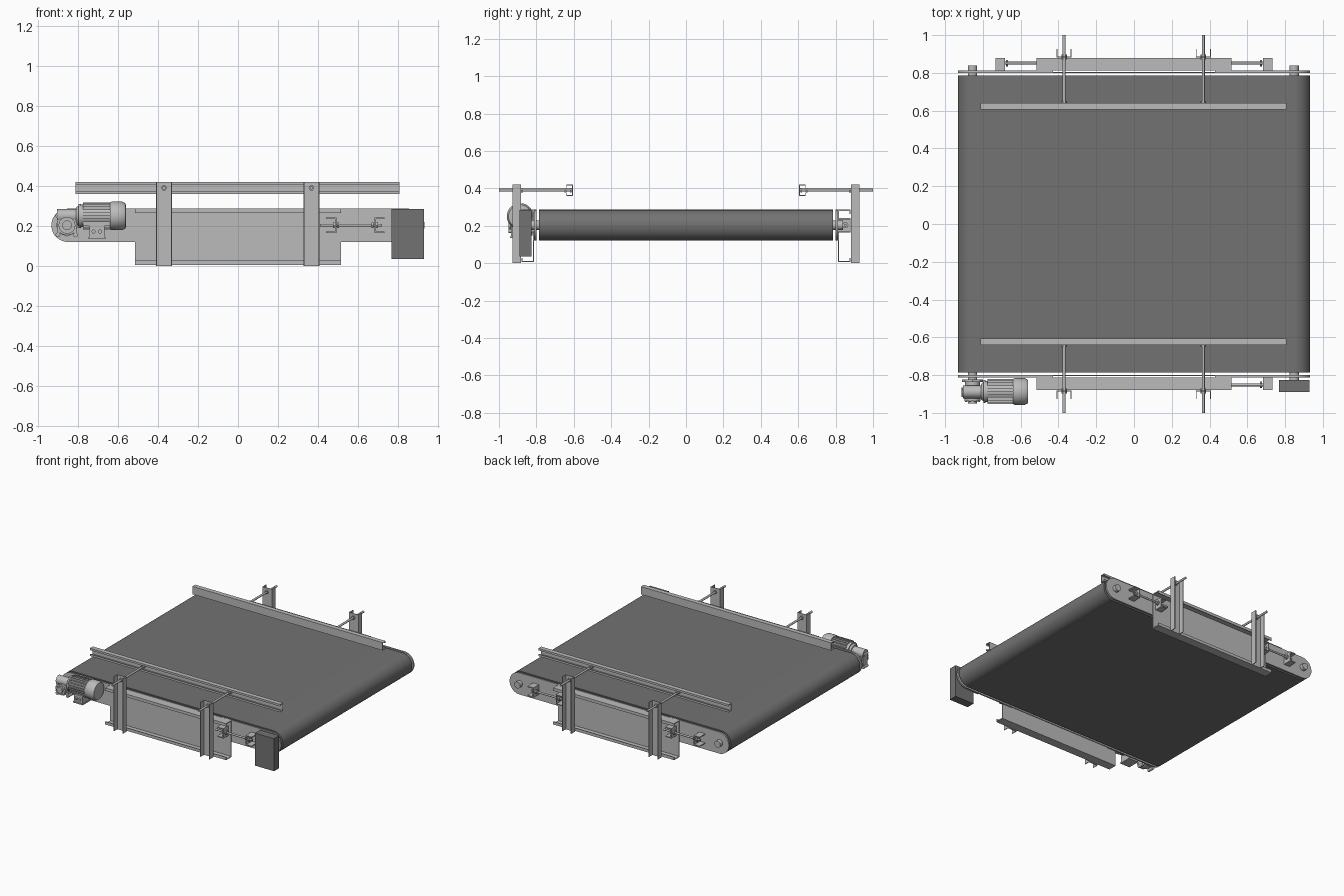
import bpy, bmesh, math
from mathutils import Vector

if "Cube" in bpy.data.objects:
    bpy.data.objects.remove(bpy.data.objects["Cube"], do_unlink=True)


def material(name, value):
    m = bpy.data.materials.new(name)
    m.use_nodes = True
    colour = (value, value, value, 1)
    m.diffuse_color = colour
    m.node_tree.nodes["Principled BSDF"].inputs["Base Color"].default_value = colour
    return m


STEEL = material("light grey steel", 0.50)
BELT = material("dark grey rubber", 0.17)


def finish(name, bm, mat, smooth=False):
    bmesh.ops.recalc_face_normals(bm, faces=bm.faces)
    me = bpy.data.meshes.new(name)
    bm.to_mesh(me)
    bm.free()
    me.materials.append(mat)
    ob = bpy.data.objects.new(name, me)
    bpy.context.collection.objects.link(ob)
    if smooth:
        bpy.ops.object.select_all(action="DESELECT")
        ob.select_set(True)
        bpy.context.view_layer.objects.active = ob
        bpy.ops.object.shade_smooth_by_angle(angle=math.radians(35))
    return ob


def extrude(name, pts, axis, a, b, mat=STEEL, smooth=False):
    """Sweep a closed 2D profile along an axis; profile is in the other two axes, in order."""
    def place(p, t):
        c = list(p)
        c.insert("xyz".index(axis), t)
        return c
    bm = bmesh.new()
    face = bm.faces.new([bm.verts.new(place(p, a)) for p in pts])
    new = bmesh.ops.extrude_face_region(bm, geom=[face])["geom"]
    move = Vector(place((0, 0), b - a))
    bmesh.ops.translate(bm, vec=move, verts=[v for v in new if isinstance(v, bmesh.types.BMVert)])
    return finish(name, bm, mat, smooth)


def box(name, x, y, z, mat=STEEL):
    return extrude(name, [(x[0], y[0]), (x[1], y[0]), (x[1], y[1]), (x[0], y[1])], "z", *z, mat)


def circle(cu, cv, r, n=24, start=0.0, sweep=2 * math.pi, closed=True):
    steps = n if closed else n - 1
    return [(cu + r * math.cos(start + sweep * i / steps),
             cv + r * math.sin(start + sweep * i / steps)) for i in range(n)]


def cyl(name, axis, c, r, a, b, n=24, mat=STEEL):
    return extrude(name, circle(*c, r, n), axis, a, b, mat, n > 8)


def lathe_x(name, profile, cy, cz, n=32):
    """Round part about an x axis from (x, radius) stations."""
    bm = bmesh.new()
    rings = [[bm.verts.new((x, u, v)) for u, v in circle(cy, cz, r, n)] for x, r in profile]
    for p, q in zip(rings, rings[1:]):
        for i in range(n):
            bm.faces.new((p[i], p[(i + 1) % n], q[(i + 1) % n], q[i]))
    bm.faces.new(rings[0])
    bm.faces.new(rings[-1])
    return finish(name, bm, STEEL, True)


def channel(u0, u1, v0, v1, t, lip):
    """Lipped C profile with its web at u0 and its opening at u1."""
    s = t if u1 > u0 else -t
    return [(u0, v0), (u1, v0), (u1, v0 + lip), (u1 - s, v0 + lip), (u1 - s, v0 + t),
            (u0 + s, v0 + t), (u0 + s, v1 - t), (u1 - s, v1 - t), (u1 - s, v1 - lip),
            (u1, v1 - lip), (u1, v1), (u0, v1)]


ZC, R, XC = 0.203, 0.083, 0.85


def stadium(r, n=25):
    return (circle(XC, ZC, r, n, -math.pi / 2, math.pi, False)
            + circle(-XC, ZC, r, n, math.pi / 2, math.pi, False))


# Belt and roller shafts
extrude("belt", stadium(R), "y", -0.785, 0.785, BELT, True)
for x in (-0.855, 0.848):
    cyl("roller_shaft", "y", (x, ZC), 0.025, -0.84, 0.84)

for s, side in ((-1, "front"), (1, "back")):
    # Side plates
    extrude(side + "_side_plate", stadium(R), "y", s * 0.800, s * 0.806, STEEL, True)
    for e in (-1, 1):
        end = circle(e * XC, ZC, R, 25, -math.pi / 2, e * math.pi, False)
        extrude(side + "_end_plate", end + [(e * 0.43, ZC + R), (e * 0.43, ZC - R)],
                "y", s * 0.806, s * 0.812, STEEL, True)

    # Main frame channel, opening outwards
    extrude(side + "_frame_channel", channel(s * 0.813, s * 0.88, 0.005, 0.286, 0.006, 0.022),
            "x", -0.515, 0.515)

    # Guide rail, opening outwards
    extrude(side + "_guide_rail", channel(s * 0.605, s * 0.64, 0.36, 0.42, 0.005, 0.015),
            "x", -0.812, 0.808)

    for x in (-0.37, 0.367):
        # Upright post: U section with flanges pointing outwards
        w, t, y0, y1 = 0.04, 0.005, s * 0.882, s * 0.927
        ym = y0 + s * t
        extrude(side + "_post", [(x - w, y0), (x + w, y0), (x + w, y1), (x + w - t, y1),
                                 (x + w - t, ym), (x - w + t, ym), (x - w + t, y1), (x - w, y1)],
                "z", 0.0, 0.42)
        # Adjusting rod with nuts
        cyl(side + "_guide_rod", "y", (x, 0.39), 0.008, s * 0.61, s * 1.0, 16)
        for a in (0.611, 0.640, 0.871, 0.888):
            cyl(side + "_rod_nut", "y", (x, 0.39), 0.014, s * a, s * (a + 0.010), 6)

    # Belt tensioners; the motor takes the place of one
    for e in ((1,) if s < 0 else (-1, 1)):
        yr = s * 0.852
        cyl(side + "_tension_rod", "x", (yr, ZC), 0.007, e * 0.41, e * 0.72, 16)
        for a in (0.474, 0.495, 0.668, 0.69):
            cyl(side + "_tension_nut", "x", (yr, ZC), 0.017, e * a, e * (a + 0.01), 6)
        for web, tip in ((0.492, 0.44), (0.682, 0.732)):
            extrude(side + "_tension_bracket",
                    channel(e * web, e * tip, 0.165, 0.241, 0.007, 0.007),
                    "y", s * 0.813, s * 0.88)

# Shaft guard
box("shaft_guard", (0.768, 0.93), (-0.89, -0.827), (0.035, 0.285), BELT)

# Gearbox: round housing, worm housing above, bolted flanges
GX, GZ = -0.855, 0.203
cyl("gearbox_flange", "y", (GX, GZ), 0.056, -0.822, -0.836, 8)
cyl("gearbox_neck", "y", (GX, GZ), 0.04, -0.836, -0.86)
cyl("gearbox_housing", "y", (GX, GZ), 0.05, -0.86, -0.917)
cyl("gearbox_cover", "y", (GX, GZ), 0.042, -0.917, -0.936)
cyl("gearbox_hub", "y", (GX, GZ), 0.024, -0.936, -0.95)
box("gearbox_block", (-0.905, -0.808), (-0.915, -0.862), (0.165, 0.245))
cyl("worm_housing", "x", (-0.889, 0.25), 0.034, -0.905, -0.80)
for i in range(8):
    u, v = circle(GX, GZ, 0.036, 8, math.pi / 8)[i]
    cyl("cover_bolt", "y", (u, v), 0.006, -0.936, -0.942, 6)
for z in (0.155, 0.25):
    for x in (-0.9, -0.812):
        cyl("gearbox_foot", "y", (x, z), 0.012, -0.865, -0.915, 12)

# Motor: adapter flange, finned body and fan cowl
MY, MZ = -0.887, 0.25
lathe_x("motor_flange", [(-0.81, 0.04), (-0.797, 0.052), (-0.797, 0.06), (-0.785, 0.06)], MY, MZ)
lathe_x("motor_body", [(-0.785, 0.056), (-0.635, 0.056)], MY, MZ)
lathe_x("fan_cowl", [(-0.64, 0.066), (-0.632, 0.071), (-0.578, 0.071), (-0.562, 0.062),
                     (-0.560, 0.05)], MY, MZ)
fins = bmesh.new()
for k in range(-3, 4):
    d = k * 0.015
    h = math.sqrt(0.067 ** 2 - d * d)
    for sx, sy, sz, cy, cz in ((0.135, 0.003, 2 * h, MY + d, MZ), (0.135, 2 * h, 0.003, MY, MZ + d)):
        vs = bmesh.ops.create_cube(fins, size=1)["verts"]
        bmesh.ops.scale(fins, vec=(sx, sy, sz), verts=vs)
        bmesh.ops.translate(fins, vec=(-0.708, cy, cz), verts=vs)
finish("motor_fins", fins, STEEL)

# Terminal box with cable glands
box("terminal_box", (-0.742, -0.668), (-0.935, -0.85), (0.142, 0.20))
box("terminal_box_lid", (-0.747, -0.663), (-0.94, -0.845), (0.135, 0.144))
for x in (-0.722, -0.69):
    cyl("cable_gland", "y", (x, 0.172), 0.01, -0.935, -0.95, 12)
